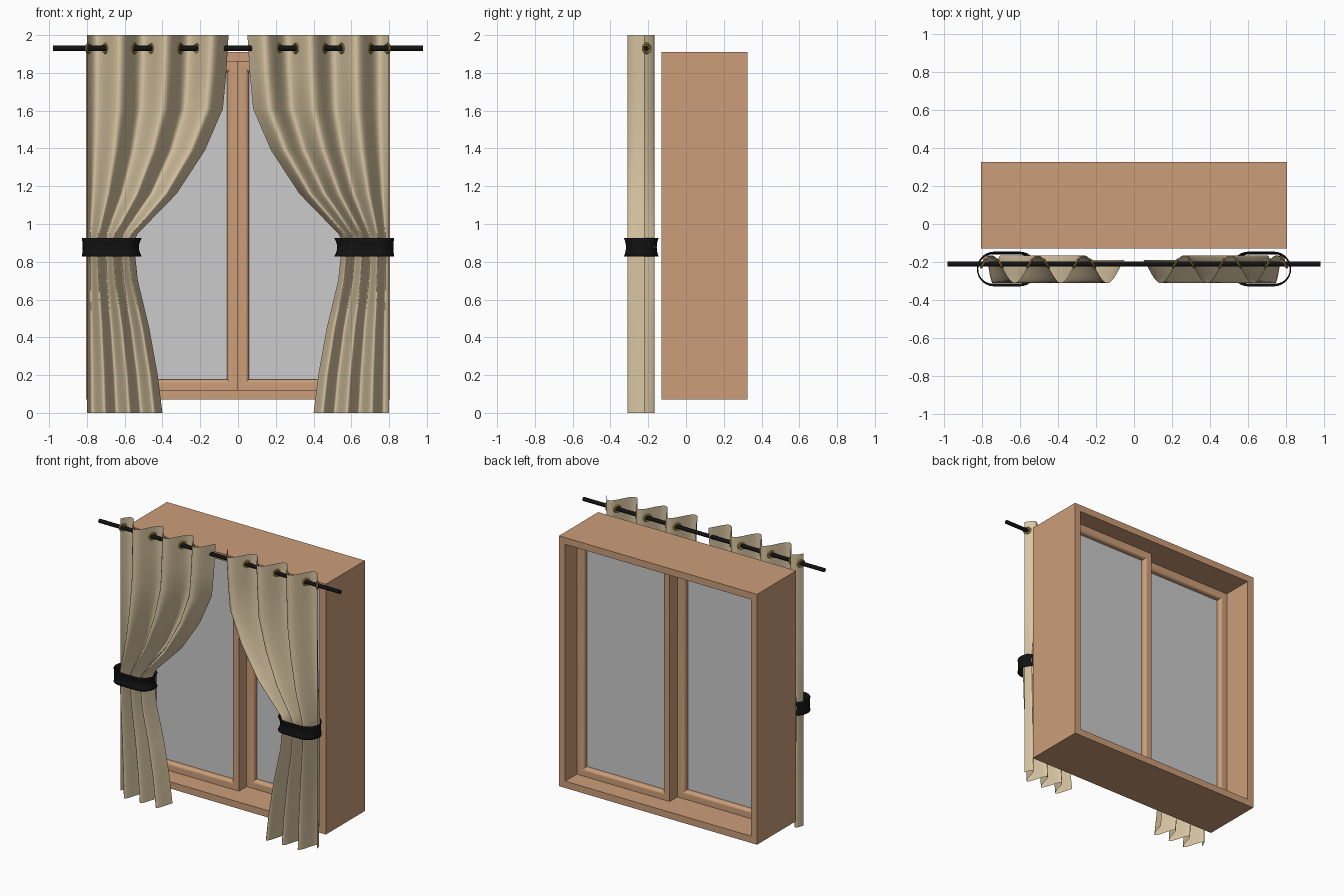
import bpy, math

if "Cube" in bpy.data.objects:
    bpy.data.objects.remove(bpy.data.objects["Cube"])

def material(name, rgb):
    m = bpy.data.materials.new(name)
    m.diffuse_color = (*rgb, 1)
    m.use_nodes = True
    m.node_tree.nodes["Principled BSDF"].inputs["Base Color"].default_value = m.diffuse_color
    return m

WOOD = material("wood", (0.60, 0.34, 0.19))
CLOTH = material("cloth", (0.70, 0.57, 0.37))
BLACK = material("black", (0.006, 0.006, 0.006))
GOLD = material("gold", (0.55, 0.36, 0.06))

def finish(ob, mat=None, mirror=False, angle=35):
    if mat:
        ob.data.materials.append(mat)
    if mirror:
        mod = ob.modifiers.new("mirror", 'MIRROR')
        mod.use_mirror_merge = False
    bpy.ops.object.select_all(action='DESELECT')
    ob.select_set(True)
    bpy.context.view_layer.objects.active = ob
    bpy.ops.object.shade_smooth_by_angle(angle=math.radians(angle))
    return ob

def grid(name, rows, close_u=False, close_v=False):
    """Skin a list of equal-length point rows."""
    n, m = len(rows), len(rows[0])
    faces = []
    for i in range(n if close_v else n - 1):
        for j in range(m if close_u else m - 1):
            a, b = i, (i + 1) % n
            c = (j + 1) % m
            faces.append((a * m + j, a * m + c, b * m + c, b * m + j))
    me = bpy.data.meshes.new(name)
    me.from_pydata([p for r in rows for p in r], [], faces)
    me.update()
    ob = bpy.data.objects.new(name, me)
    bpy.context.collection.objects.link(ob)
    return ob

def frame(name, x0, x1, z0, z1, profile):
    """Mitred rectangular frame from an (inset, y) profile."""
    corners = [(x0, z0, 1, 1), (x1, z0, -1, 1), (x1, z1, -1, -1), (x0, z1, 1, -1)]
    rows = [[(x + sx * i, y, z + sz * i) for i, y in profile] for x, z, sx, sz in corners]
    return finish(grid(name, rows, True, True), WOOD)

def box(name, x0, x1, y0, y1, z0, z1):
    bpy.ops.mesh.primitive_cube_add(size=1, location=((x0 + x1) / 2, (y0 + y1) / 2, (z0 + z1) / 2))
    ob = bpy.context.object
    ob.name = name
    ob.scale = (x1 - x0, y1 - y0, z1 - z0)
    return ob

# Deep outer window box
frame("window_box", -0.805, 0.805, 0.07, 1.91,
      [(0, -0.13), (0.05, -0.13), (0.05, 0.325), (0, 0.325)])

# Two sliding sashes on separate tracks, inner edges rounded, with glass
def sash(side, x0, x1, y):
    d, w, r, n = 0.045, 0.057, 0.022, 5
    arc = [(w - r + r * math.sin(t), -d + r - r * math.cos(t))
           for t in [math.pi / 2 * k / n for k in range(n + 1)]]
    half = [(0, -d)] + arc
    prof = half + [(i, -q) for i, q in reversed(half)]
    frame(side + "_sash", x0, x1, 0.12, 1.86, [(i, y + q) for i, q in prof])
    box(side + "_glass", x0 + 0.04, x1 - 0.04, y - 0.006, y + 0.006, 0.16, 1.82)

sash("left", -0.755, 0, 0.055)
sash("right", 0, 0.755, 0.145)

# Gathered curtains: wavy sheet whose inner edge is pulled in at the tie
OUT, TOP_IN, PERIOD, LOBE = -0.80, -0.05, 0.243, -0.747
MID_Y, AMP, ROD_Y, ROD_Z = -0.238, 0.072, -0.21, 1.93

def wave(x):
    return MID_Y + AMP * math.cos(2 * math.pi * (x - LOBE) / PERIOD)

EDGE = [(0, -0.40), (0.2, -0.425), (0.45, -0.47), (0.7, -0.53), (0.82, -0.543), (0.9, -0.555),
        (0.95, -0.53), (1.16, -0.325), (1.39, -0.175), (1.61, -0.08), (1.8, -0.062), (2.0, TOP_IN)]
COLS = 90
rows = []
for z, inner in EDGE:
    row = []
    for j in range(COLS + 1):
        u = j / COLS
        row.append((OUT + u * (inner - OUT), wave(OUT + u * (TOP_IN - OUT)), z))
    rows.append(row)
finish(grid("curtains", rows), CLOTH, mirror=True, angle=80)

# Tie bands: stadium-shaped loops, slightly flared at both edges
def stadium(x0, x1, y0, y1, z, n=14):
    r = (y1 - y0) / 2
    cy = (y0 + y1) / 2
    pts = []
    for cx, start in ((x1 - r, -math.pi / 2), (x0 + r, math.pi / 2)):
        for k in range(n + 1):
            a = start + math.pi * k / n
            pts.append((cx + r * math.cos(a), cy + r * math.sin(a), z))
    return pts

loops = []
for k in range(7):
    t = k / 3 - 1
    f = 0.010 * (1 - t * t)
    loops.append(stadium(-0.826 + f * 0.3, -0.510 - 1.5 * f, -0.328 + f, -0.145 - f, 0.877 + 0.048 * t))
tie = grid("curtain_ties", loops, close_u=True)
sol = tie.modifiers.new("thickness", 'SOLIDIFY')
sol.thickness = 0.004
sol.offset = -1
finish(tie, BLACK, mirror=True)

# Curtain rod
bpy.ops.mesh.primitive_cylinder_add(vertices=24, radius=0.014, depth=1.96,
                                    location=(0, ROD_Y, ROD_Z), rotation=(0, math.pi / 2, 0))
bpy.context.object.name = "curtain_rod"
finish(bpy.context.object, BLACK)

# Eyelet rings where the cloth crosses the rod, lying along the cloth
for k in range(3):
    for s in (-1, 1):
        x = LOBE + k * PERIOD + s * 0.044
        slope = (wave(x + 0.001) - wave(x - 0.001)) / 0.002
        for side in (-1, 1):
            bpy.ops.mesh.primitive_torus_add(
                major_radius=0.024, minor_radius=0.006, major_segments=24, minor_segments=8,
                location=(side * x, wave(x), ROD_Z),
                rotation=(math.pi / 2, 0, side * -math.atan(slope) if side > 0 else -math.atan(slope)))
            ring = bpy.context.object
            ring.name = "eyelet_ring"
            # Turn the ring into the tangent plane of its own curtain side
            ring.rotation_euler = (math.pi / 2, 0, side * math.atan(slope))
            finish(ring, GOLD)
